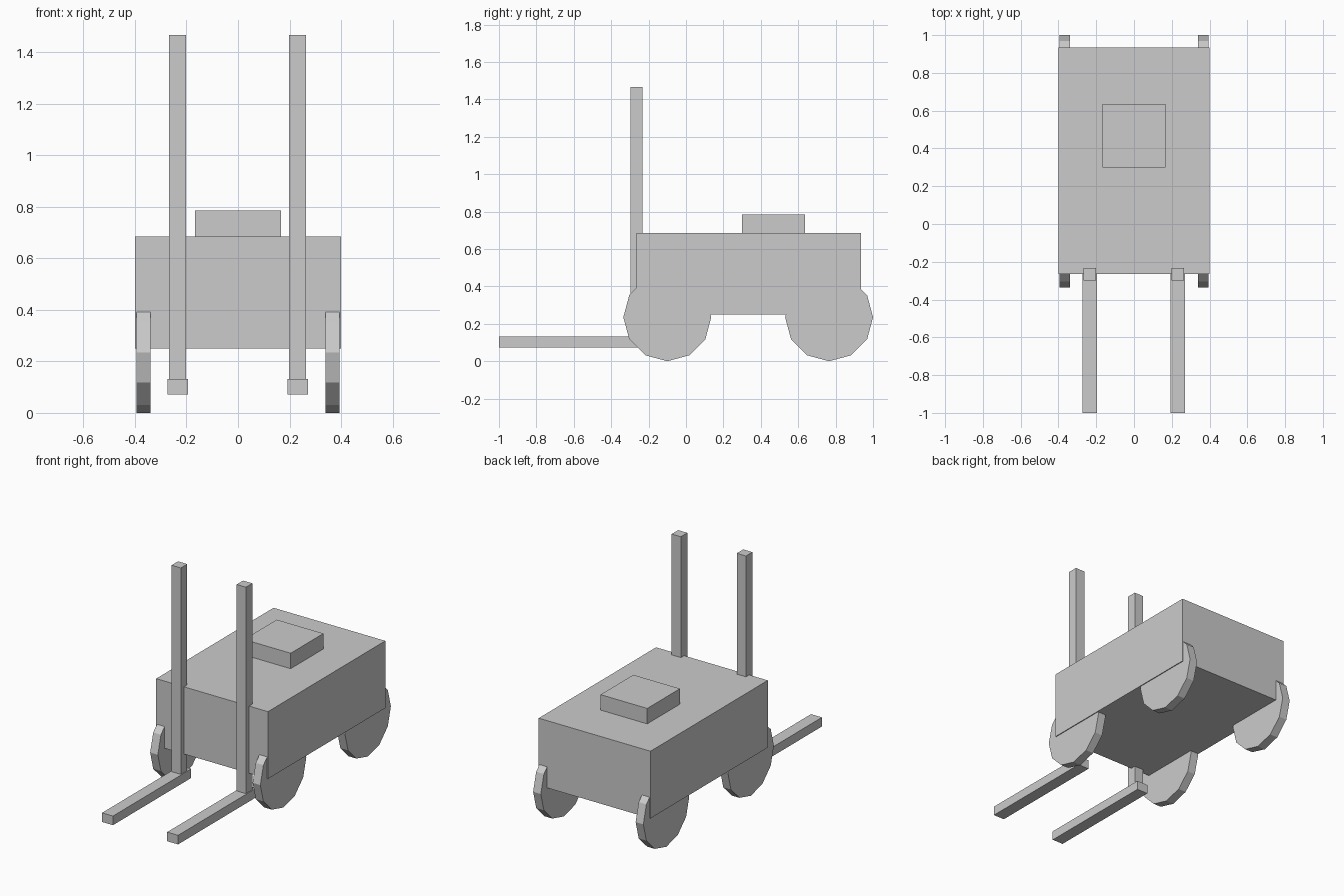
import bpy
from math import pi

if "Cube" in bpy.data.objects:
    bpy.data.objects.remove(bpy.data.objects["Cube"], do_unlink=True)

grey = bpy.data.materials.new("light grey")
grey.use_nodes = True
grey.diffuse_color = (0.6, 0.6, 0.6, 1)
grey.node_tree.nodes["Principled BSDF"].inputs["Base Color"].default_value = grey.diffuse_color


def finish(name):
    obj = bpy.context.object
    obj.name = name
    obj.data.materials.append(grey)
    return obj


def box(name, low, high):
    """Axis-aligned box between two corners."""
    bpy.ops.mesh.primitive_cube_add(
        size=1, location=[(a + b) / 2 for a, b in zip(low, high)])
    obj = finish(name)
    obj.scale = [b - a for a, b in zip(low, high)]
    bpy.ops.object.transform_apply(location=False, rotation=False, scale=True)


def wheel(name, x, y, radius=0.235, width=0.055):
    """Twelve-sided disc with its axle along x."""
    bpy.ops.mesh.primitive_cylinder_add(
        vertices=12, radius=radius, depth=width,
        location=(x, y, radius), rotation=(0, pi / 2, 0))
    finish(name)


# Chassis and raised cover
box("body", (-0.4, -0.265, 0.25), (0.4, 0.935, 0.685))
box("top_cover", (-0.167, 0.3, 0.685), (0.167, 0.635, 0.785))

# Wheels, masts and forks on both sides
for side, sign in (("left", 1), ("right", -1)):
    wheel(f"front_wheel_{side}", sign * 0.367, -0.1)
    wheel(f"rear_wheel_{side}", sign * 0.367, 0.765)
    x = sign * 0.233 - 0.001
    box(f"mast_{side}", (x - 0.033, -0.298, 0.1), (x + 0.033, -0.232, 1.467))
    box(f"fork_{side}", (x - 0.039, -1, 0.072), (x + 0.039, -0.2, 0.131))
